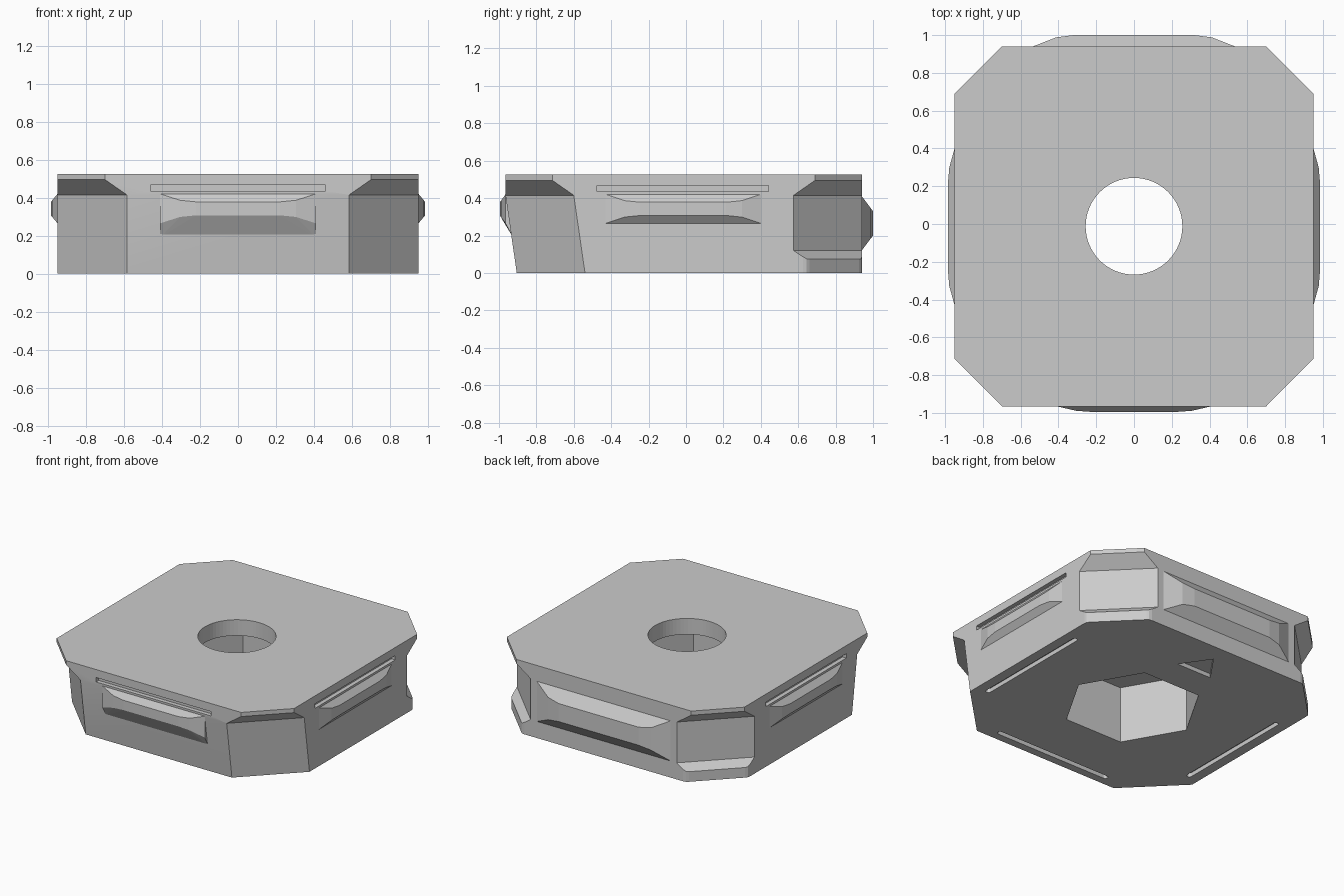
import bpy, bmesh, math
from mathutils import Vector

if "Cube" in bpy.data.objects:
    bpy.data.objects.remove(bpy.data.objects["Cube"])

grey = bpy.data.materials.new("plain grey")
grey.diffuse_color = (0.6, 0.6, 0.6, 1)
grey.use_nodes = True
grey.node_tree.nodes["Principled BSDF"].inputs["Base Color"].default_value = grey.diffuse_color


def finish(bm, name):
    bmesh.ops.recalc_face_normals(bm, faces=bm.faces)
    me = bpy.data.meshes.new(name)
    bm.to_mesh(me)
    bm.free()
    ob = bpy.data.objects.new(name, me)
    bpy.context.collection.objects.link(ob)
    me.materials.append(grey)
    return ob


def loft(name, rings):
    """Closed solid through equal-length rings of points."""
    bm = bmesh.new()
    loops = [[bm.verts.new(p) for p in r] for r in rings]
    n = len(loops[0])
    for a, b in zip(loops, loops[1:]):
        for i in range(n):
            j = (i + 1) % n
            bm.faces.new((a[i], a[j], b[j], b[i]))
    bm.faces.new(loops[0])
    bm.faces.new(loops[-1])
    return finish(bm, name)


def prism(name, outline, z0, z1):
    return loft(name, [[(x, y, z) for x, y in outline] for z in (z0, z1)])


def octagon(z, chamfer, front):
    """Body section: straight sides, cut corners, front wall at its own depth."""
    w, b, c = 0.95, 0.94, chamfer
    half = [(w, front + c), (w, b - c), (w - c, b)]
    pts = [(w - c, front)] + half
    return [(x, y, z) for x, y in pts + [(-x, y) for x, y in reversed(pts)]]


# Body: leaning front wall, wide lower corner cuts, overhanging top plate
body = loft("body", [octagon(0, 0.365, -0.905), octagon(0.415, 0.365, -0.965),
                     octagon(0.495, 0.25, -0.965), octagon(0.525, 0.25, -0.965)])


def cut(cutter):
    cutter.hide_render = True
    cutter.hide_viewport = True
    cutter.display_type = 'WIRE'
    mod = body.modifiers.new(cutter.name, 'BOOLEAN')
    mod.object = cutter
    mod.solver = 'EXACT'


def ngon(n, r, cy):
    return [(r * math.cos(2 * math.pi * i / n), cy + r * math.sin(2 * math.pi * i / n))
            for i in range(n)]


def box(name, lo, hi):
    outline = [(lo[0], lo[1]), (hi[0], lo[1]), (hi[0], hi[1]), (lo[0], hi[1])]
    return prism(name, outline, lo[2], hi[2])


# Centre: round hole through the top, hexagonal pocket from below
cut(prism("round_hole_cutter", ngon(64, 0.256, -0.012), 0.3, 0.7))
cut(prism("hex_pocket_cutter", ngon(6, 0.46, -0.015), -0.1, 0.41))

# Triangular direction mark sunk in the underside
cut(prism("arrow_mark_cutter", [(-0.14, 0.61), (0.14, 0.61), (0, 0.81)], -0.1, 0.03))

# Long slots in the rim of three sides
for s, side in ((1, "right"), (-1, "left")):
    xs = sorted((s * 0.92, s * 1.1))
    cut(box(side + "_rim_slot_cutter", (xs[0], -0.475, 0.435), (xs[1], 0.44, 0.467)))
cut(box("front_rim_slot_cutter", (-0.46, -1.1, 0.435), (0.46, -0.935, 0.467)))


def stadium(a, b, r):
    """Rounded slot outline between two points."""
    a, b = Vector(a), Vector(b)
    ang = math.atan2((b - a).y, (b - a).x)
    out = []
    for p, start in ((b, ang - math.pi / 2), (a, ang + math.pi / 2)):
        for i in range(7):
            t = start + math.pi * i / 6
            out.append((p.x + r * math.cos(t), p.y + r * math.sin(t)))
    return out


# Matching round-ended slots in the underside
for name, a, b in (("right", (0.86, -0.46), (0.86, 0.42)),
                   ("left", (-0.86, -0.46), (-0.86, 0.42)),
                   ("front", (-0.45, -0.83), (0.45, -0.83))):
    cut(prism(name + "_base_slot_cutter", stadium(a, b, 0.018), -0.1, 0.03))


def bump(name, wall, angle, shift, z0, z1, height, slope, half_base, half_top, root_z):
    """Tapered ridge on a wall; the angle turns it from the front (-y) side."""
    bm = bmesh.new()
    mid = half_top + 0.3 * (half_base - half_top)
    for w, o in ((half_base, 0), (mid, 0.8 * height), (half_top - 0.04, height)):
        for s in (1, -1):
            bm.verts.new((s * w + shift, -wall - o, z0 + slope * o))
            bm.verts.new((s * w + shift, -wall - o, z1 - slope * o))
            if not o:
                bm.verts.new((s * w + shift, -wall + 0.04, root_z))
                bm.verts.new((s * w + shift, -wall + 0.04, z1))
    bmesh.ops.convex_hull(bm, input=bm.verts)
    bmesh.ops.dissolve_limit(bm, angle_limit=0.01, verts=bm.verts, edges=bm.edges)
    c, s = math.cos(angle), math.sin(angle)
    for v in bm.verts:
        v.co = (c * v.co.x - s * v.co.y, s * v.co.x + c * v.co.y, v.co.z)
    return finish(bm, name)


# Snap ridges: small ones on three sides, a large one at the back
bump("front_ridge", 0.965, 0, 0, 0.265, 0.42, 0.03, 1.4, 0.41, 0.26, 0.19)
bump("right_ridge", 0.95, math.pi / 2, -0.015, 0.265, 0.42, 0.035, 1.2, 0.415, 0.27, 0.265)
bump("left_ridge", 0.95, -math.pi / 2, 0.015, 0.265, 0.42, 0.035, 1.2, 0.415, 0.27, 0.265)
bump("back_ridge", 0.94, math.pi, 0, 0.12, 0.41, 0.06, 1.33, 0.535, 0.36, 0.12)

# Back corner feet: round-edged blocks with a sloping ledge on top
outer = [(0.95, 0.575), (0.95, 0.625), (0.946, 0.645), (0.935, 0.66)]
outer += [(y + 0.01, x - 0.01) for x, y in reversed(outer)]
for s, side in ((1, "right"), (-1, "left")):
    rings = [[(s * x, y, 0) for x, y in outer],
             [(s * x, y, 0.12 - 0.67 * (x + y - 1.525)) for x, y in outer]]
    loft("back_" + side + "_foot", rings)

# Smooth only the round hole wall
bpy.context.view_layer.objects.active = body
body.select_set(True)
bpy.ops.object.shade_smooth_by_angle(angle=math.radians(20))
